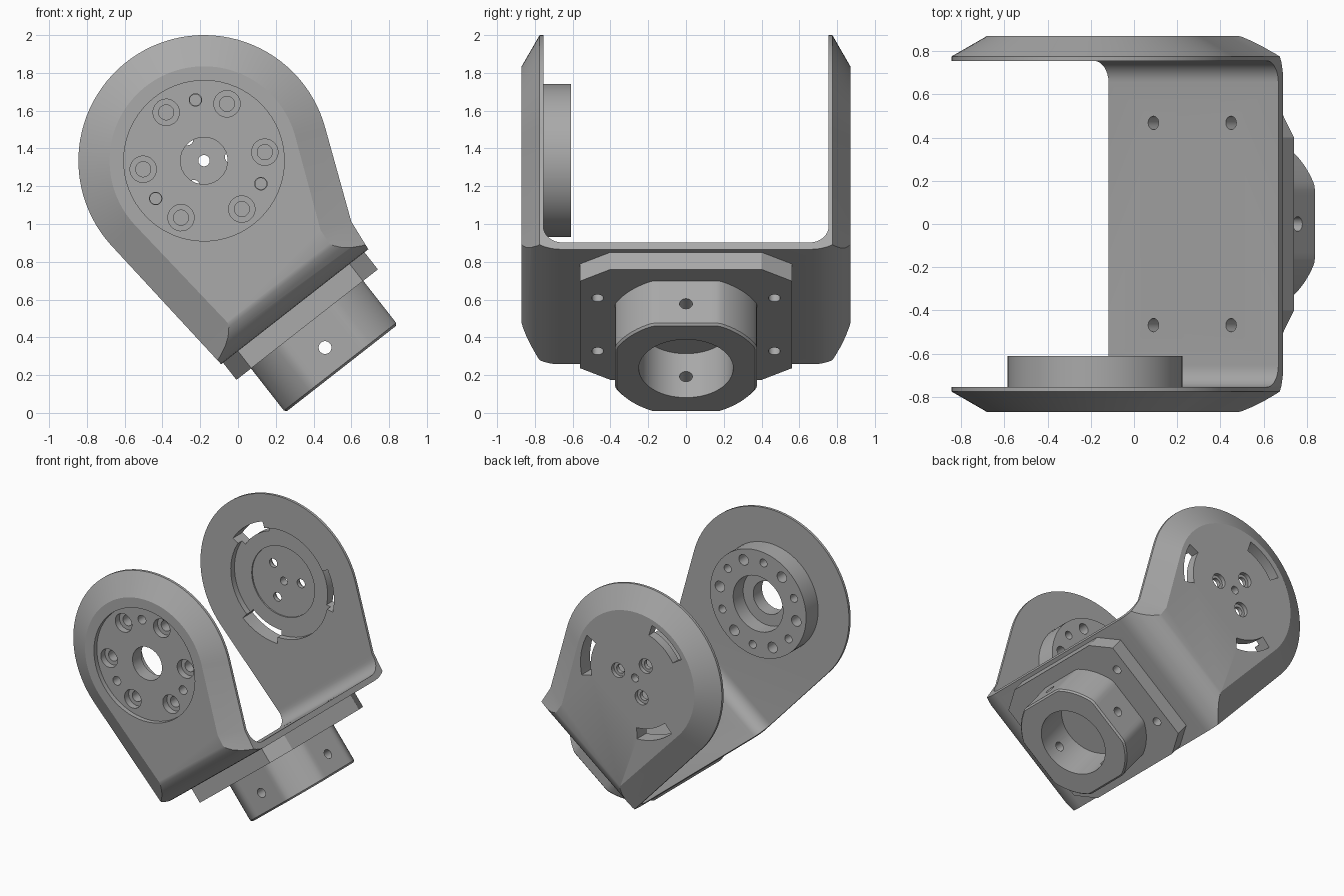
import bpy, bmesh
from math import radians, cos, sin, pi
from mathutils import Matrix

cube = bpy.data.objects.get("Cube")
if cube:
    bpy.data.objects.remove(cube, do_unlink=True)

grey = bpy.data.materials.new("metal_grey")
grey.use_nodes = True
COLOUR = (0.4, 0.4, 0.4, 1)
grey.diffuse_color = COLOUR
grey.node_tree.nodes["Principled BSDF"].inputs["Base Color"].default_value = COLOUR

# Parts are built upright around the pivot, then tilted into place
PLACE = Matrix.Translation((-0.18, 0, 1.335)) @ Matrix.Rotation(radians(-38), 4, 'Y')
CENTRE = -0.104      # middle of the base plate along x
BASE = -0.905        # underside of the base plate
FLANGE = -1.02       # outer face of the mounting flange


def loft(name, sections):
    """Closed solid through matching rings of points."""
    bm = bmesh.new()
    rings = [[bm.verts.new(p) for p in s] for s in sections]
    n = len(rings[0])
    for a, b in zip(rings, rings[1:]):
        for i in range(n):
            j = (i + 1) % n
            bm.faces.new((a[i], a[j], b[j], b[i]))
    bm.faces.new(rings[0])
    bm.faces.new(rings[-1])
    bmesh.ops.recalc_face_normals(bm, faces=bm.faces)
    mesh = bpy.data.meshes.new(name)
    bm.to_mesh(mesh)
    bm.free()
    mesh.materials.append(grey)
    obj = bpy.data.objects.new(name, mesh)
    bpy.context.collection.objects.link(obj)
    return obj


def prism(name, pts, axis, lo, hi):
    place = {'X': lambda p, h: (h, p[0], p[1]),
             'Y': lambda p, h: (p[0], h, p[1]),
             'Z': lambda p, h: (p[0], p[1], h)}[axis]
    return loft(name, [[place(p, h) for p in pts] for h in (lo, hi)])


def arc(r, start, end, n, c=(0, 0)):
    return [(c[0] + r * cos(radians(start + (end - start) * i / n)),
             c[1] + r * sin(radians(start + (end - start) * i / n))) for i in range(n + 1)]


def disc(r, c=(0, 0), n=32):
    return arc(r, 0, 360, n, c)[:-1]


def polar(r, angle):
    return (r * cos(radians(angle)), r * sin(radians(angle)))


def boolean(obj, cutter, operation='DIFFERENCE'):
    cutter.hide_render = True
    mod = obj.modifiers.new("cut", 'BOOLEAN')
    mod.operation, mod.solver, mod.object = operation, 'EXACT', cutter
    bpy.context.view_layer.objects.active = obj
    bpy.ops.object.modifier_apply(modifier=mod.name)
    bpy.data.objects.remove(cutter, do_unlink=True)


def drill(obj, r, c, axis, lo, hi, n=24):
    boolean(obj, prism("cutter", disc(r, c, n), axis, lo, hi))


def u_profile(half, bottom, r):
    """Upright U outline with rounded lower corners."""
    left = arc(r, 180, 270, 8, (-half + r, bottom + r))
    right = arc(r, 270, 360, 8, (half - r, bottom + r))
    return [(-half, 1)] + left + right + [(half, 1)]


# Bracket: chamfered hull, rounded below, hollowed to leave two arms and a plate
rim = arc(0.665, -23, 184, 56) + [(-0.605, -0.748), (-0.588, -0.95), (0.392, -0.95), (0.416, -0.734)]
face = arc(0.5, -23, 184, 56) + [(-0.43, -0.748), (-0.42, -0.95), (0.24, -0.95), (0.26, -0.67)]
bracket = loft("bracket", [[(x, y, z) for x, z in ring] for ring, y in
                           ((face, -0.87), (rim, -0.775), (rim, 0.775), (face, 0.87))])
boolean(bracket, prism("cutter", u_profile(0.88, BASE, 0.21), 'X', -1, 1), 'INTERSECT')
boolean(bracket, prism("cutter", u_profile(0.755, -0.863, 0.1), 'X', -1.1, 1.1))

# Front arm: shallow round pocket, centre hole, counterbored and plain screw holes
drill(bracket, 0.425, (0, 0), 'Y', -1, -0.835, 64)
drill(bracket, 0.125, (0, 0), 'Y', -1, -0.7)
for k in range(6):
    c = polar(0.325, -30 + 60 * k)
    drill(bracket, 0.07, c, 'Y', -1, -0.785)
    drill(bracket, 0.04, c, 'Y', -1, -0.7)
for k in range(3):
    drill(bracket, 0.033, polar(0.325, 60 + 120 * k), 'Y', -1, -0.7)

# Back arm: stepped inner pocket, three arc slots, screw holes
drill(bracket, 0.41, (0, 0), 'Y', 0.7, 0.80, 64)
drill(bracket, 0.265, (0, 0), 'Y', 0.7, 0.81, 48)
drill(bracket, 0.03, (0, 0), 'Y', 0.7, 1)
for k in range(3):
    a = -30 + 120 * k
    slot = arc(0.46, a - 20, a + 20, 10) + arc(0.375, a + 20, a - 20, 10)
    boolean(bracket, prism("cutter", slot, 'Y', 0.7, 1))
    drill(bracket, 0.055, polar(0.145, a), 'Y', 0.84, 1)
    drill(bracket, 0.033, polar(0.145, a), 'Y', 0.7, 1)

# Hub disc inside the front arm, with a stepped bore and a ring of holes
hub = prism("hub_disc", disc(0.405, n=64), 'Y', -0.76, -0.61)
drill(hub, 0.21, (0, 0), 'Y', -0.73, -0.5, 48)
drill(hub, 0.125, (0, 0), 'Y', -0.9, -0.5)
for k in range(12):
    big = k % 2 == 0
    through = big or k % 4 == 3
    drill(hub, 0.04 if big else 0.03, polar(0.325, -30 + 30 * k), 'Y',
          -0.9 if through else -0.7, -0.5)

# Mounting flange: octagonal pad under the plate
corners = [(0.475, 0.40), (0.375, 0.56), (-0.375, 0.56), (-0.475, 0.40)]
pad = [(CENTRE + x, y) for x, y in corners] + [(CENTRE + x, -y) for x, y in reversed(corners)]
flange = prism("mounting_flange", pad, 'Z', FLANGE, -0.89)
for sx in (-1, 1):
    for sy in (-1, 1):
        c = (CENTRE + sx * 0.228, sy * 0.468)
        for part in (bracket, flange):
            drill(part, 0.031, c, 'Z', -1.2, -0.7)

# Tube socket: round collar with four flats, chamfered lip and cross holes
def collar(r, half):
    return [(CENTRE + max(-half, min(half, x)), max(-half, min(half, y)))
            for x, y in disc(r, n=96)]


socket = loft("tube_socket", [[(x, y, z) for x, y in collar(r, h)] for r, h, z in
                              ((0.405, 0.365, -1.315), (0.415, 0.377, -1.303), (0.415, 0.377, -1.0))])
drill(socket, 0.25, (CENTRE, 0), 'Z', -1.5, -0.9, 64)
drill(socket, 0.034, (CENTRE, -1.174), 'Y', -0.6, 0.6)
drill(socket, 0.034, (0, -1.174), 'X', -0.8, 0.6)

# Tilt into place and shade
for part in (bracket, hub, flange, socket):
    part.data.transform(PLACE)
    bpy.ops.object.select_all(action='DESELECT')
    part.select_set(True)
    bpy.context.view_layer.objects.active = part
    bpy.ops.object.shade_smooth_by_angle(angle=radians(25))
